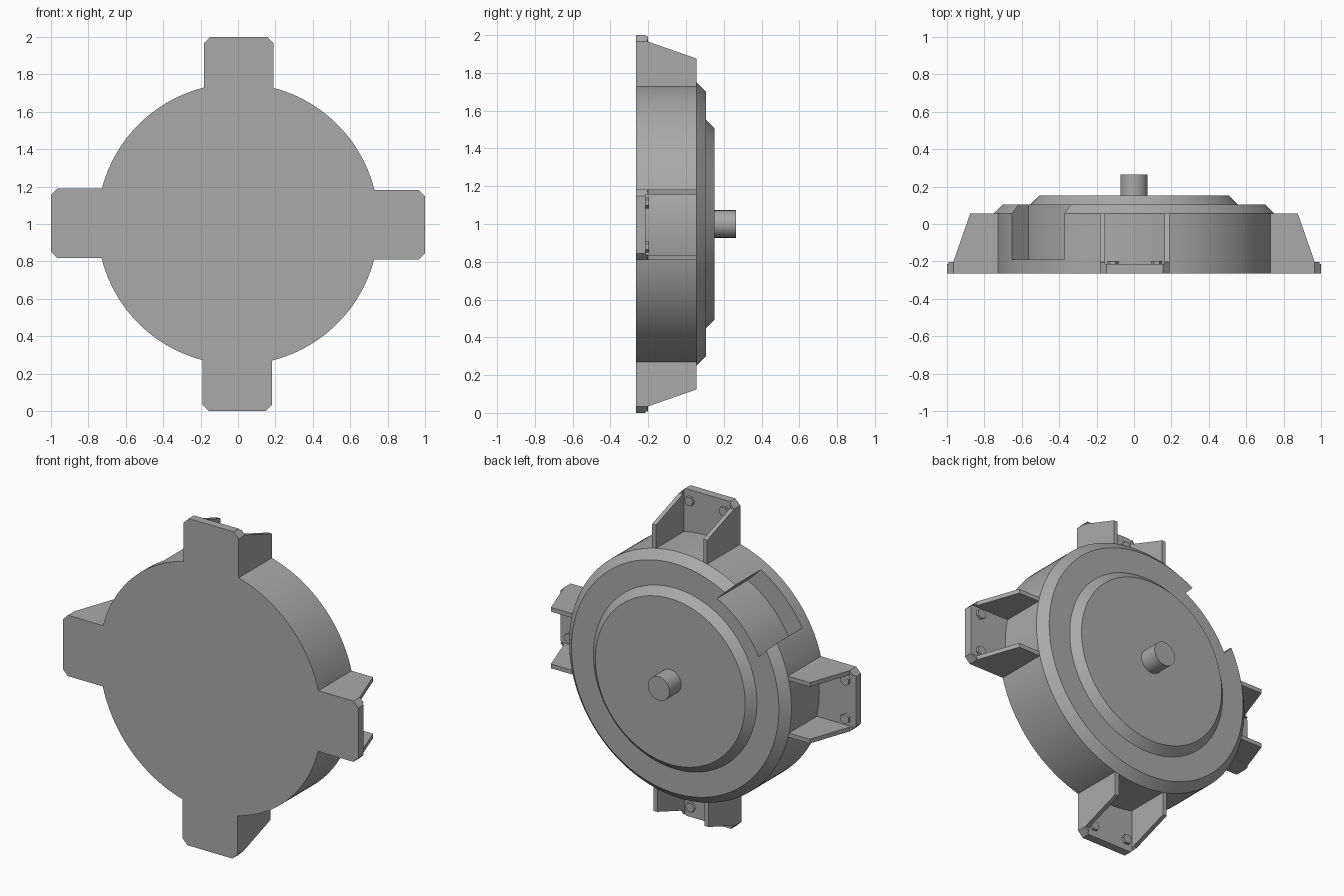
import bpy, bmesh
from math import sin, cos, pi, radians, asin
from mathutils import Matrix, Vector

cube = bpy.data.objects.get("Cube")
if cube:
    bpy.data.objects.remove(cube, do_unlink=True)

grey = bpy.data.materials.new("cast grey")
grey.use_nodes = True
colour = (0.4, 0.4, 0.4, 1)
grey.diffuse_color = colour
grey.node_tree.nodes["Principled BSDF"].inputs["Base Color"].default_value = colour

CENTRE = Vector((0, 0, 1))
FRONT, REAR = -0.265, 0.055   # flat front face and rear of the side wall


def finish(bm, name, turn=0):
    """Turn the part about the hub axis, lift it to the hub centre and add it."""
    bm.transform(Matrix.Translation(CENTRE) @ Matrix.Rotation(turn, 4, 'Y'))
    bmesh.ops.recalc_face_normals(bm, faces=bm.faces)
    mesh = bpy.data.meshes.new(name)
    bm.to_mesh(mesh)
    bm.free()
    mesh.materials.append(grey)
    ob = bpy.data.objects.new(name, mesh)
    bpy.context.collection.objects.link(ob)
    return ob


def select(ob):
    bpy.ops.object.select_all(action='DESELECT')
    ob.select_set(True)
    bpy.context.view_layer.objects.active = ob


def smooth(ob):
    select(ob)
    bpy.ops.object.shade_smooth_by_angle(angle=radians(30))


def loft(rings):
    """Skin a list of equal closed rings and cap both ends."""
    bm = bmesh.new()
    loops = [[bm.verts.new(p) for p in ring] for ring in rings]
    n = len(loops[0])
    for a, b in zip(loops, loops[1:]):
        for i in range(n):
            j = (i + 1) % n
            bm.faces.new((a[i], a[j], b[j], b[i]))
    bm.faces.new(loops[0])
    bm.faces.new(loops[-1])
    return bm


def turned(profile, sides, x=0, z=0):
    """Solid of revolution about y from (radius, y) pairs."""
    steps = [2 * pi * i / sides for i in range(sides)]
    return loft([[(x + r * cos(a), y, z + r * sin(a)) for a in steps]
                 for r, y in profile])


def plate(outline, y0, y1):
    """Flat (x, z) outline extruded along y."""
    return loft([[(x, y, z) for x, z in outline] for y in (y0, y1)])


# Stepped drum body
drum = finish(turned([(0.752, FRONT), (0.752, REAR), (0.702, 0.105), (0.553, 0.105),
                      (0.507, 0.152)], 128), "drum_body")

# Slot in the upper right rim, with a curved inner wall
HALF, INNER = 0.198, 0.633
span = asin(HALF / INNER)
arc = [(INNER * sin(t), INNER * cos(t)) for t in
       [span * (i / 6 - 1) for i in range(13)]]
cutter = finish(plate(arc + [(HALF, 0.9), (-HALF, 0.9)], -0.19, 0.3),
                "slot_cutter", -pi / 4)
cutter.hide_render = True
cut = drum.modifiers.new("slot", 'BOOLEAN')
cut.operation = 'DIFFERENCE'
cut.solver = 'EXACT'
cut.object = cutter
select(drum)
bpy.ops.object.modifier_apply(modifier=cut.name)
bpy.data.objects.remove(cutter, do_unlink=True)
smooth(drum)

# Output shaft
smooth(finish(turned([(0.073, 0.14), (0.073, 0.265)], 48), "shaft"))

# Four mounting arms: flange, two ribs and two hex bolts each
SHIFT, WIDE, THIN, BEVEL = 0.004, 0.186, 0.026, 0.034
for k, place in enumerate(("top", "left", "bottom", "right")):
    turn = k * pi / 2
    corner = [(WIDE, 0.66), (WIDE, 1 - BEVEL), (WIDE - BEVEL, 1)]
    outline = corner + [(-x, z) for x, z in reversed(corner)]
    finish(plate([(x + SHIFT, z) for x, z in outline], FRONT, -0.214),
           place + "_flange", turn)
    for side, label in ((-1, "a"), (1, "b")):
        # Rib with a sloping outer edge, its foot trimmed to the flange bevel
        rings = []
        for x, tip in ((WIDE, 1 - BEVEL), (WIDE - THIN, 1 - BEVEL + THIN)):
            rib = [(FRONT, 0.7), (FRONT, tip), (-0.202, tip), (-0.202, 1 - BEVEL),
                   (REAR, 0.876), (REAR, 0.7)]
            if x == WIDE:
                rib[2] = (-0.203, tip)
            rings.append([(SHIFT + side * x, y, z) for y, z in rib])
        finish(loft(rings), f"{place}_rib_{label}", turn)
        finish(turned([(0.03, -0.22), (0.03, -0.197)], 6,
                      SHIFT + side * 0.117, 0.935), f"{place}_bolt_{label}", turn)
